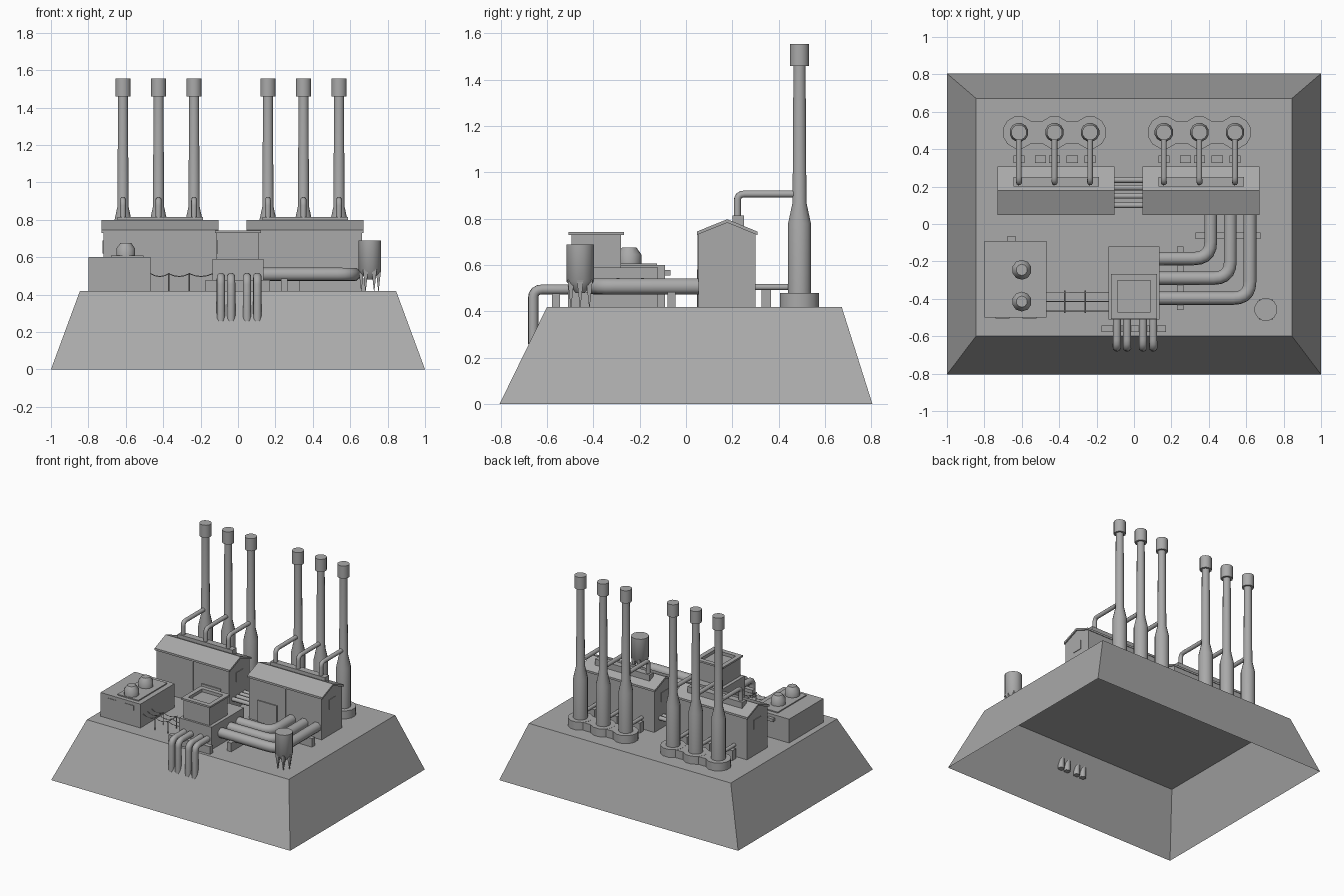
import bpy, bmesh, math
from mathutils import Vector

if "Cube" in bpy.data.objects:
    bpy.data.objects.remove(bpy.data.objects["Cube"])

grey = bpy.data.materials.new("concrete_grey")
grey.diffuse_color = (0.4, 0.4, 0.4, 1)
grey.use_nodes = True
grey.node_tree.nodes["Principled BSDF"].inputs["Base Color"].default_value = grey.diffuse_color
TOP = 0.42  # height of the plinth deck


def finish(name, bm, smooth=False):
    bmesh.ops.recalc_face_normals(bm, faces=bm.faces)
    me = bpy.data.meshes.new(name)
    bm.to_mesh(me)
    bm.free()
    ob = bpy.data.objects.new(name, me)
    bpy.context.collection.objects.link(ob)
    me.materials.append(grey)
    if smooth:
        bpy.ops.object.select_all(action='DESELECT')
        ob.select_set(True)
        bpy.context.view_layer.objects.active = ob
        bpy.ops.object.shade_smooth_by_angle(angle=math.radians(50))
    return ob


def box(name, x0, x1, y0, y1, z0, z1):
    bm = bmesh.new()
    bmesh.ops.create_cube(bm, size=1)
    for v in bm.verts:
        v.co = ((x0 + x1) / 2 + v.co.x * (x1 - x0), (y0 + y1) / 2 + v.co.y * (y1 - y0),
                (z0 + z1) / 2 + v.co.z * (z1 - z0))
    return finish(name, bm)


def lathe(name, x, y, profile, n=12, smooth=True):
    """Stack of (radius, height) rings around a vertical axis, capped at both ends."""
    bm = bmesh.new()
    rings = [[bm.verts.new((x + r * math.cos(math.tau * (i + .5) / n),
                            y + r * math.sin(math.tau * (i + .5) / n), z)) for i in range(n)]
             for r, z in profile]
    for a, b in zip(rings, rings[1:]):
        for i in range(n):
            j = (i + 1) % n
            bm.faces.new((a[i], a[j], b[j], b[i]))
    bm.faces.new(rings[0])
    bm.faces.new(rings[-1])
    return finish(name, bm, smooth)


def extrude_x(name, x0, x1, outline):
    """Closed (y, z) outline pulled along x."""
    bm = bmesh.new()
    f = bm.faces.new([bm.verts.new((x0, y, z)) for y, z in outline])
    new = bmesh.ops.extrude_face_region(bm, geom=[f])["geom"]
    bmesh.ops.translate(bm, vec=(x1 - x0, 0, 0),
                        verts=[v for v in new if isinstance(v, bmesh.types.BMVert)])
    return finish(name, bm)


def pipe(name, pts, r, bend=0.0, n=8, steps=4):
    """Tube along a path whose corners are rounded by the bend radius."""
    pts = [Vector(p) for p in pts]
    path = [pts[0]]
    for a, b, c in zip(pts, pts[1:], pts[2:]):
        p, q = b + (a - b).normalized() * bend, b + (c - b).normalized() * bend
        for k in range(steps + 1 if bend else 1):
            t = k / steps
            path.append(p * (1 - t) ** 2 + b * 2 * t * (1 - t) + q * t * t)
    path.append(pts[-1])
    bm = bmesh.new()
    rings, side = [], None
    for i, p in enumerate(path):
        d = (path[min(i + 1, len(path) - 1)] - path[max(i - 1, 0)]).normalized()
        side = side or d.orthogonal()
        side = (side - d * side.dot(d)).normalized()
        up = d.cross(side)
        rings.append([bm.verts.new(p + (side * math.cos(math.tau * (k + .5) / n)
                                        + up * math.sin(math.tau * (k + .5) / n)) * r)
                      for k in range(n)])
    for a, b in zip(rings, rings[1:]):
        for k in range(n):
            j = (k + 1) % n
            bm.faces.new((a[k], a[j], b[j], b[k]))
    bm.faces.new(rings[0])
    bm.faces.new(rings[-1])
    return finish(name, bm, True)


# Hollow sloped plinth, open underneath
bm = bmesh.new()
low = [bm.verts.new(p) for p in ((-1, -.805, 0), (1, -.805, 0), (1, .805, 0), (-1, .805, 0))]
high = [bm.verts.new(p) for p in ((-.845, -.6, TOP), (.845, -.6, TOP),
                                  (.845, .672, TOP), (-.845, .672, TOP))]
for i in range(4):
    j = (i + 1) % 4
    bm.faces.new((low[i], low[j], high[j], high[i]))
bm.faces.new(high)
finish("plinth", bm)

# Two boiler halls, each with three chimneys
for x0 in (-.73, .045):
    x1 = x0 + .627
    extrude_x("hall_walls", x0 + .01, x1 - .01,
              [(.055, TOP), (.3, TOP), (.3, .735), (.178, .785), (.055, .735)])
    extrude_x("hall_roof", x0, x1, [(.047, .73), (.047, .745), (.178, .798), (.308, .745),
                                    (.308, .73), (.178, .783)])
    box("roof_duct", x0 + .085, x1 - .085, .2, .25, .74, .815)
    box("wall_rib", x0 + .31, x0 + .318, .049, .06, TOP, .735)
    for xe in (x0 + .01, x1 - .01):
        box("gable_window", xe - .004, xe + .004, .14, .22, .62, .69)
    chimneys = [x0 + .115 + .19 * i for i in range(3)]
    box("chimney_footing", chimneys[0], chimneys[2], .43, .55, TOP, .479)
    for x in chimneys:
        lathe("chimney_collar", x, .49, [(.088, TOP), (.088, .48)])
        lathe("chimney", x, .49, [(.051, .48), (.051, .78), (.031, .87), (.027, 1.46)])
        lathe("chimney_cap", x, .49, [(.042, 1.46), (.042, 1.555)])
        pipe("flue_pipe", [(x, .48, .907), (x, .222, .907), (x, .222, .79)], .016, .03)
        pipe("feed_pipe", [(x, .29, .505), (x, .45, .505)], .014)
        box("feed_support", x - .03, x + .03, .325, .367, TOP, .495)
    for x in (x0 + .23, x0 + .4):
        box("feed_block", x - .03, x + .03, .325, .367, TOP, .495)
for xa in (-.34, .13):
    box("hall_door", xa, xa + .16, .047, .06, TOP, .58)
for y in (.1, .15, .195, .235):
    pipe("link_pipe", [(-.13, y, .505), (.07, y, .505)], .016)

# Control house with windows and two roof vents
box("control_house", -.8, -.467, -.5, -.09, TOP, .6)
box("roof_plate", -.68, -.505, -.47, -.125, .6, .608)
box("wall_vent", -.68, -.63, -.09, -.066, .555, .578)
for x in (-.74, -.595):
    box("window", x, x + .075, -.504, -.497, .54, .575)
for y in (-.415, -.245):
    lathe("roof_vent", -.6, y, [(.053, .605), (.053, .645), (.03, .677)], 10)

# Central pump house with an open-topped tower
box("pump_house", -.135, .135, -.51, -.12, TOP, .59)
bm = bmesh.new()
rings = []
for hx, y0, y1, z in ((.11, -.495, -.28, .59), (.11, -.495, -.28, .73), (.122, -.507, -.268, .73),
                      (.122, -.507, -.268, .743), (.088, -.47, -.303, .743),
                      (.088, -.47, -.303, .72)):
    rings.append([bm.verts.new(p) for p in ((-hx, y0, z), (hx, y0, z), (hx, y1, z), (-hx, y1, z))])
for a, b in zip(rings, rings[1:]):
    for i in range(4):
        j = (i + 1) % 4
        bm.faces.new((a[i], a[j], b[j], b[i]))
bm.faces.new(rings[-1])
bm.faces.new(rings[0])
finish("pump_tower", bm)

# Outfall pipes over the front edge
for x in (-.092, -.037, .048, .103):
    pipe("outfall_pipe", [(x, -.49, .495), (x, -.66, .495), (x, -.66, .26)], .023, .04)
box("outfall_support", -.175, .17, -.578, -.543, TOP, .478)

# Large bent pipes from the right hall to the pump house
for x, y in ((.41, -.185), (.515, -.29), (.62, -.397)):
    pipe("main_pipe", [(x, .06, .508), (x, y, .508), (.12, y, .508)], .037, .09, steps=5)
box("main_support_side", .23, .265, -.46, -.12, TOP, .485)
box("main_support_back", .33, .675, -.08, -.045, TOP, .485)

# Storage tank on pointed legs
TX, TY = .705, -.457
lathe("tank", TX, TY, [(.02, .48), (.062, .53), (.062, .69)], 12)
for i in range(6):
    a = math.tau * i / 6
    lathe("tank_leg", TX + .046 * math.cos(a), TY + .046 * math.sin(a),
          [(.002, TOP), (.02, .535)], 4, False)

# Cable frames and sagging cables
for x in (-.37, -.26):
    for y in (-.465, -.365):
        pipe("cable_post", [(x, y, TOP), (x, y, .515)], .004, n=4)
    pipe("cable_bar", [(x, -.475, .51), (x, -.355, .51)], .004, n=4)
for y in (-.465, -.415, -.365):
    stops = (-.467, -.37, -.26, -.135)
    pts = [(a + (b - a) * t, y, .512 - .06 * t * (1 - t))
           for a, b in zip(stops, stops[1:]) for t in (0, .25, .5, .75)]
    pipe("cable", pts + [(-.135, y, .512)], .0025, n=4)
